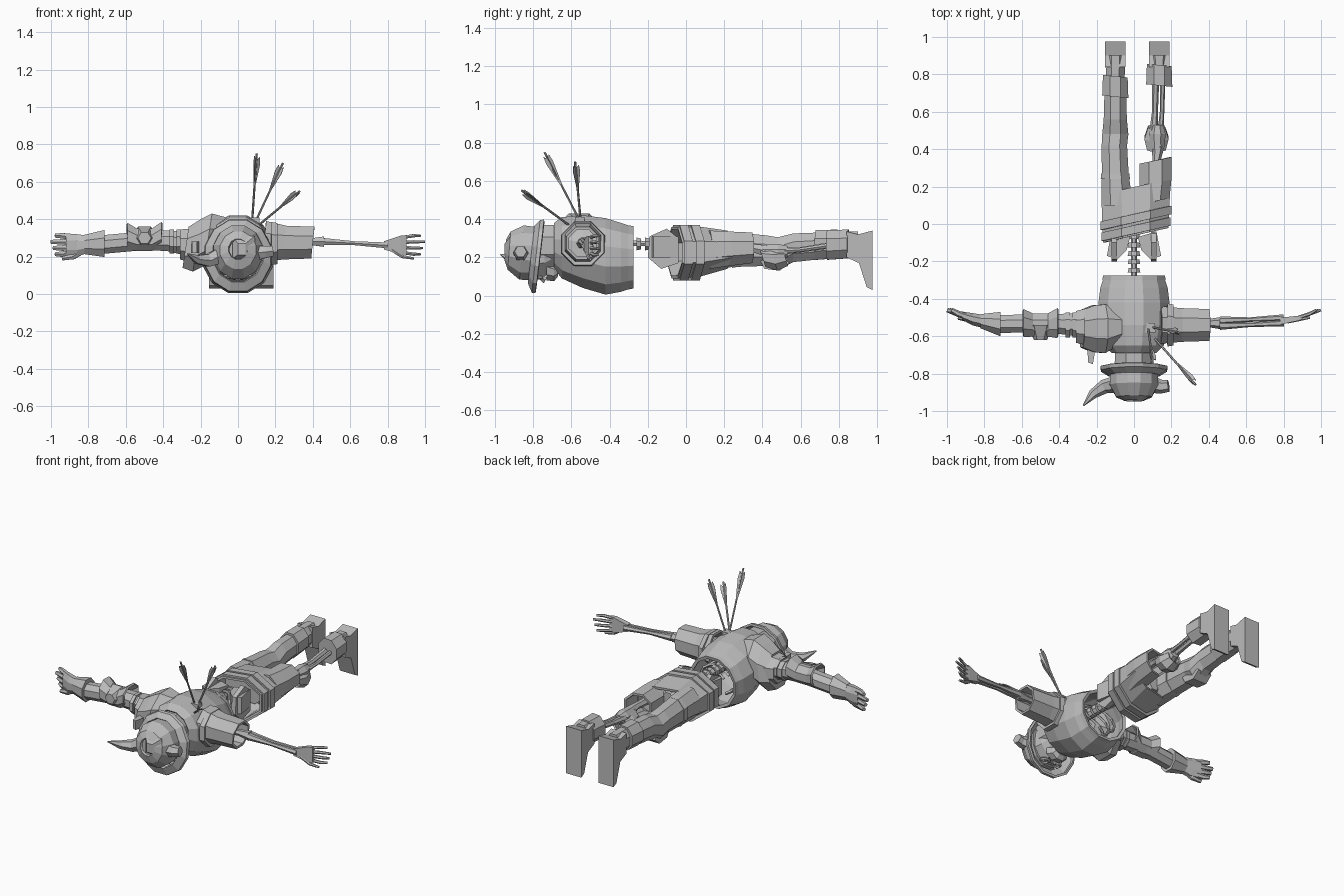
import bpy, bmesh
from math import sin, cos, pi
from mathutils import Vector

old_cube = bpy.data.objects.get("Cube")
if old_cube:
    bpy.data.objects.remove(old_cube)

grey = bpy.data.materials.new("plain_grey")
grey.use_nodes = True
tone = (.5, .5, .5, 1)
grey.diffuse_color = tone
grey.node_tree.nodes["Principled BSDF"].inputs["Base Color"].default_value = tone


def finish(name, mesh_data, wall=0):
    bmesh.ops.recalc_face_normals(mesh_data, faces=mesh_data.faces)
    mesh = bpy.data.meshes.new(name)
    mesh_data.to_mesh(mesh)
    mesh_data.free()
    mesh.materials.append(grey)
    part = bpy.data.objects.new(name, mesh)
    bpy.context.collection.objects.link(part)
    if wall:
        shell = part.modifiers.new("wall", "SOLIDIFY")
        shell.thickness = wall
        shell.offset = -1
    return part


def skin(name, loops, wall=0):
    """Bridge equal point loops; closed ends unless a wall is given."""
    mesh_data = bmesh.new()
    rows = [[mesh_data.verts.new(point) for point in loop] for loop in loops]
    for row, following in zip(rows, rows[1:]):
        for index in range(len(row)):
            before = index - 1
            mesh_data.faces.new((row[before], row[index], following[index], following[before]))
    if not wall:
        mesh_data.faces.new(rows[0])
        mesh_data.faces.new(rows[-1])
    return finish(name, mesh_data, wall)


def loft(name, axis, rings, sides=8, lean_u=0, lean_v=0, wall=0):
    """Rings of (position, centre u, centre z, half width, half height) along X or Y."""
    loops = []
    for position, u, v, half_u, half_v in rings:
        loop = []
        for index in range(sides):
            angle = (index + .5) * 2 * pi / sides
            du = half_u * cos(angle) / cos(pi / sides)
            dv = half_v * sin(angle) / cos(pi / sides)
            along = position + lean_u * du + lean_v * dv
            loop.append((along, u + du, v + dv) if axis == "X" else (u + du, along, v + dv))
        loops.append(loop)
    return skin(name, loops, wall)


def rod(name, path, radii, sides=6):
    """Tapered rod following a path of points."""
    points = [Vector(point) for point in path]
    loops = []
    for index, point in enumerate(points):
        ahead = points[min(index + 1, len(points) - 1)]
        behind = points[max(index - 1, 0)]
        turn = (ahead - behind).to_track_quat("Z", "Y")
        ring = [Vector((cos(k * 2 * pi / sides), sin(k * 2 * pi / sides), 0)) for k in range(sides)]
        loops.append([point + turn @ (corner * radii[index]) for corner in ring])
    return skin(name, loops)


def plate(name, outline, low, high, axis="X"):
    """Extrude a flat outline between two positions on an axis."""
    def place(depth, a, b):
        return (depth, a, b) if axis == "X" else (a, b, depth)
    return skin(name, [[place(depth, *pair) for pair in outline] for depth in (low, high)])


# Torso armour, open at the waist
loft("torso_armour", "Y", [
    (-.69, 0, .26, .12, .12), (-.65, 0, .25, .16, .16), (-.54, 0, .23, .185, .19),
    (-.42, 0, .205, .19, .2), (-.34, 0, .2, .18, .18), (-.28, 0, .2, .16, .16)],
    sides=12, wall=.015)
loft("waist_rim", "Y", [(-.3, 0, .2, .17, .168), (-.275, 0, .2, .165, .163)], sides=12, wall=.02)

# Spine and ribs
rod("spine_core", [(0, -.68, .28), (0, -.04, .27)], [.016, .016])
for index in range(13):
    y = -.62 + index * .045
    loft("vertebra", "Y", [(y, 0, .27, .034, .034), (y + .025, 0, .27, .028, .028)])
for index in range(5):
    y = -.58 + index * .055
    for side in (-1, 1):
        curve = [(side * .13 * sin(k * pi / 6), y + .008 * k, .2 + .085 * cos(k * pi / 6)) for k in range(6)]
        rod("rib", curve, [.01] * len(curve), sides=4)

# Pelvis
for side in (-1, 1):
    blade = [(side * .02, -.07), (side * .04, -.14), (side * .09, -.19), (side * .145, -.17), (side * .12, -.04)]
    plate("hip_bone", blade, .2, .31, axis="Z")
    plate("hip_crest", [(-.2, .2), (-.19, .31), (-.1, .35), (-.04, .3), (-.04, .17), (-.13, .14)],
          side * .09, side * .12)

# Trousers and belt
loft("trouser_waist", "Y", [
    (-.06, .01, .225, .175, .135), (.06, .01, .23, .18, .13), (.2, .01, .24, .185, .1)],
    lean_u=.22, wall=.015)
for height, size in ((-.05, .185), (.01, .19)):
    loft("belt", "Y", [(height, .01, .225, size, .145), (height + .045, .01, .225, size, .145)],
         lean_u=.22, wall=.02)
loft("torn_trouser_leg", "Y", [(.12, .105, .24, .085, .1), (.22, .115, .245, .085, .09),
                               (.34, .115, .25, .085, .08)], lean_u=.2, wall=.015)
loft("trouser_crotch", "Y", [(.1, 0, .24, .13, .1), (.19, 0, .24, .04, .07)])

# Covered right leg
loft("right_leg", "Y", [
    (.1, -.09, .24, .085, .1), (.26, -.1, .24, .072, .09), (.42, -.105, .235, .068, .08),
    (.48, -.1, .22, .07, .085), (.56, -.1, .25, .062, .075), (.7, -.1, .26, .058, .07)])
loft("thigh_cuff", "Y", [(.24, -.1, .24, .078, .095), (.27, -.1, .24, .076, .09)])
plate("right_knee_pad", [(.38, .2), (.41, .14), (.49, .13), (.54, .17), (.5, .21)], -.15, -.05)

# Bare left leg bones
rod("thigh_bone", [(.1, .08, .25), (.12, .34, .25), (.13, .42, .235)], [.03, .022, .034])
for offset, size in ((-.018, .016), (.02, .012)):
    rod("shin_bone", [(.12 + offset, .46, .23), (.13 + offset, .6, .24), (.135 + offset, .8, .27)],
        [size * 1.5, size, size * 1.2])
loft("knee_joint", "Y", [(.4, .125, .225, .035, .04), (.48, .125, .22, .045, .05), (.53, .125, .23, .03, .03)])
loft("left_knee_guard", "Y", [(.4, .12, .2, .05, .05), (.46, .12, .19, .065, .06),
                              (.52, .12, .2, .045, .045)], lean_v=-.3, wall=.012)

# Boots, toes pointing down
for x, start in ((-.1, .68), (.135, .74)):
    loft("boot_cuff", "Y", [(start, x, .265, .07, .078), (start + .11, x, .27, .066, .075)], lean_u=-.1)
    loft("boot_shaft", "Y", [(start + .08, x, .265, .05, .07), (.9, x, .265, .052, .07)])
    sole = [(.84, .335), (.9, .32), (.975, .34), (.975, .03), (.945, .045), (.905, .17), (.84, .2)]
    plate("boot_foot", sole, x - .055, x + .055)

# Shoulder plates and covered right arm
loft("shoulder_plate", "X", [(-.08, -.55, .3, .09, .11), (-.16, -.56, .29, .13, .14),
                             (-.22, -.56, .26, .125, .14), (-.28, -.56, .25, .1, .11)], lean_v=.15)
loft("lower_shoulder_plate", "X", [(-.25, -.55, .26, .1, .09), (-.31, -.55, .265, .085, .08)])
plate("shoulder_strap", [(-.25, -.66), (-.2, -.63), (-.22, -.75), (-.245, -.74)], .22, .28, axis="Z")
loft("right_sleeve", "X", [(-.28, -.54, .27, .065, .065), (-.38, -.535, .285, .055, .055),
                           (-.5, -.53, .285, .05, .05), (-.72, -.535, .265, .047, .05)])
for x in (-.33, -.365):
    loft("sleeve_band", "X", [(x, -.54, .28, .068, .064), (x + .022, -.54, .28, .068, .064)])
loft("elbow_guard", "X", [(-.59, -.53, .31, .075, .07), (-.54, -.54, .29, .062, .06),
                          (-.46, -.54, .29, .062, .06), (-.41, -.53, .32, .08, .065)], wall=.012)
rod("elbow_spike", [(-.5, -.54, .3), (-.5, -.62, .3)], [.07, .035])
loft("gauntlet_cuff", "X", [(-.715, -.535, .27, .065, .072), (-.82, -.52, .265, .038, .052)])
loft("right_palm", "X", [(-.81, -.52, .265, .035, .048), (-.86, -.51, .26, .033, .06),
                         (-.92, -.49, .262, .022, .062)])

# Torn left sleeve and bare arm bones
loft("torn_sleeve", "X", [(.14, -.54, .28, .1, .11), (.25, -.54, .275, .09, .09),
                          (.4, -.54, .275, .085, .085)], lean_v=.1, wall=.015)
loft("sleeve_seam", "X", [(.18, -.54, .27, .115, .115), (.21, -.54, .27, .11, .11)], wall=.02)
rod("upper_arm_bone", [(.12, -.55, .27), (.38, -.53, .28), (.46, -.53, .28)], [.03, .019, .032])
for offset in (-.014, .014):
    rod("forearm_bone", [(.46, -.53 + offset, .28), (.62, -.525 + offset, .272), (.8, -.515 + offset, .26)],
        [.022, .012, .018])
loft("left_palm", "X", [(.78, -.52, .26, .018, .022), (.87, -.505, .262, .014, .05),
                        (.9, -.5, .262, .01, .05)], sides=4)

# Fingers and thumbs, bending back at the tips
for side, size in ((-1, .017), (1, .01)):
    for index in range(4):
        z = .222 + index * .027
        spread = z + (index - 1.5) * .006
        tip = .975 + .012 * (index % 3)
        rod("finger", [(side * .88, -.5, z), (side * .94, -.48, spread), (side * tip, -.46, spread)],
            [size, size, size * .7])
    rod("thumb", [(side * .82, -.52, .24), (side * .88, -.51, .2), (side * .94, -.5, .19)],
        [size * 1.2, size, size * .7])

# Skull, face pointing down
loft("skull", "Y", [(-.9, 0, .23, .07, .08), (-.8, 0, .22, .11, .13), (-.74, 0, .22, .1, .12),
                    (-.68, 0, .24, .07, .09), (-.64, 0, .27, .05, .05)])
loft("neck_guard", "Y", [(-.78, 0, .26, .105, .11), (-.67, 0, .26, .1, .11)], wall=.012)
loft("jaw", "Y", [(-.73, 0, .13, .07, .05), (-.69, 0, .12, .055, .045), (-.67, 0, .13, .04, .03)])
for side in (-1, 1):
    x = side * .045
    rim = [(x + .028 * cos(k * pi / 4), -.775 + .022 * sin(k * pi / 4), .093) for k in range(9)]
    rod("eye_socket_rim", rim, [.009] * len(rim), sides=4)
rod("nose_ridge", [(0, -.77, .1), (0, -.735, .08)], [.008, .018], sides=4)

# Helmet with one whole and one broken horn
loft("helmet_dome", "Y", [(-.945, 0, .24, .05, .055), (-.925, 0, .235, .095, .1),
                          (-.86, 0, .225, .13, .142), (-.785, 0, .22, .125, .138)],
     sides=12, lean_v=.08, wall=.015)
loft("helmet_brim", "Y", [(-.81, 0, .215, .135, .15), (-.785, 0, .205, .175, .19),
                          (-.765, 0, .205, .18, .193)], sides=12, lean_v=.115, wall=.015)
loft("helmet_peak", "Y", [(-.95, .02, .24, .02, .03), (-.92, .03, .25, .06, .06)], sides=4)
rod("whole_horn", [(-.11, -.86, .2), (-.16, -.87, .18), (-.22, -.91, .185), (-.27, -.97, .215)],
    [.045, .038, .026, .004])
rod("broken_horn", [(.1, -.86, .22), (.15, -.87, .225), (.185, -.865, .23)], [.045, .036, .032])

# Arrows in the back
for root, end in (((.075, -.55, .38), (.1, -.74, .75)),
                  ((.09, -.55, .38), (.24, -.58, .7)),
                  ((.1, -.6, .36), (.33, -.86, .55))):
    start, stop = Vector(root), Vector(end)
    rod("arrow_shaft", [start, stop], [.006, .006])
    turn = (stop - start).to_track_quat("Z", "Y")
    for index in range(3):
        out = turn @ Vector((cos(index * 2 * pi / 3), sin(index * 2 * pi / 3), 0))
        thin = out.cross(stop - start).normalized() * .0015
        vane = [start.lerp(stop, .45), start.lerp(stop, .85) + out * .022,
                start.lerp(stop, .95) + out * .018, start.lerp(stop, .9)]
        skin("arrow_feather", [[point + thin for point in vane], [point - thin for point in vane]])
loft("wound_plate", "Y", [(-.58, .08, .39, .035, .02), (-.53, .08, .39, .03, .02)], sides=4)
